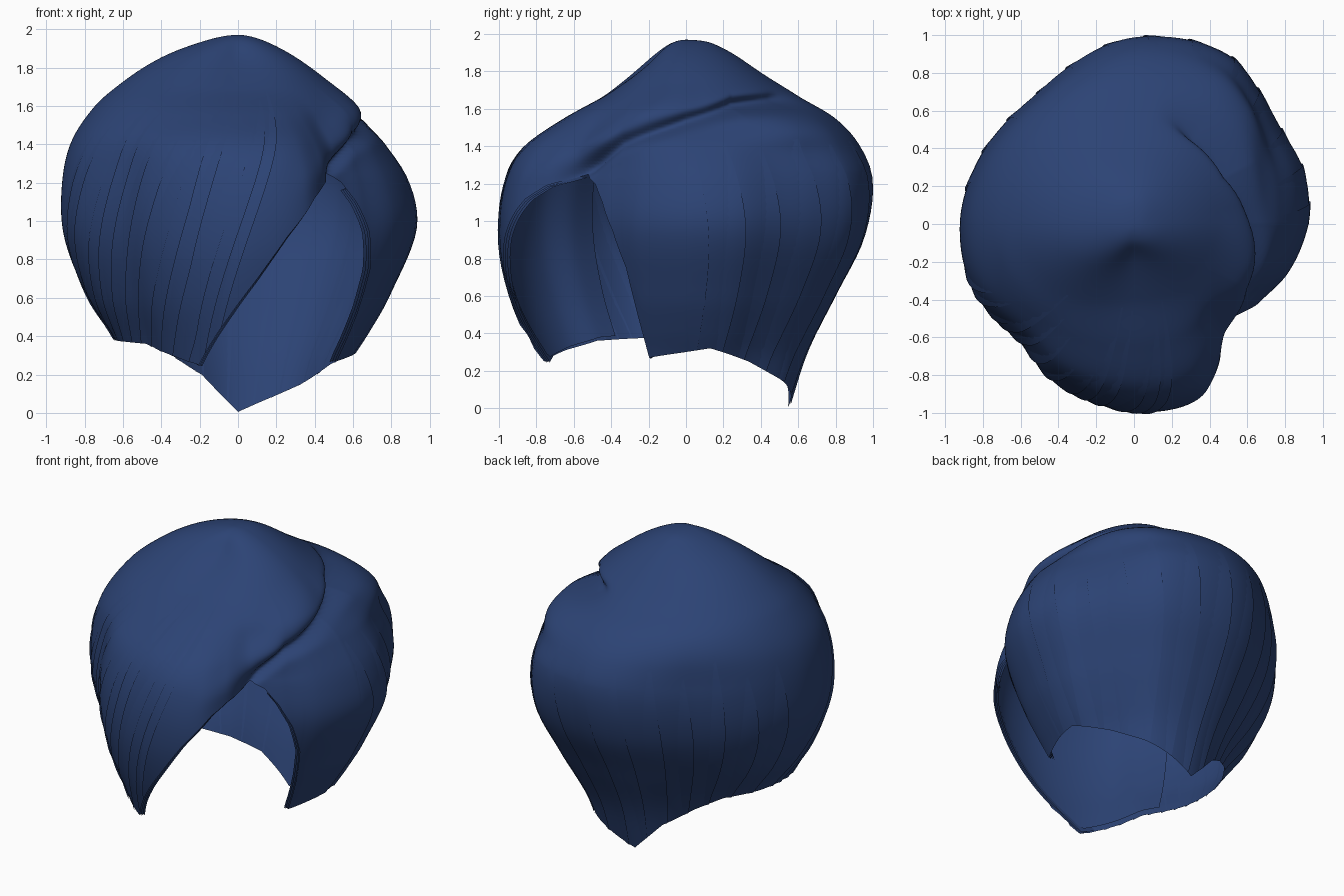
import bpy, bmesh, math, random

if "Cube" in bpy.data.objects:
    bpy.data.objects.remove(bpy.data.objects["Cube"])
random.seed(4)
TOP = 1.97

# widest outline seen from above: azimuth (deg) -> radius
OUTLINE = [(0, .92), (17, .94), (33, .93), (46, .97), (60, 1.03), (84, 1.0), (96, .97), (113, .9),
           (130, .86), (164, .9), (180, .92), (202, .92), (226, .87), (241, .93), (258, .97),
           (276, 1.0), (291, .985), (300, .9), (311, .76), (328, .78), (342, .85), (360, .92)]
# hem height by azimuth, including the face opening
HEM = [(0, .3), (12, .32), (35, .25), (64, .12), (90, .005), (110, .2), (130, .3), (150, .37),
       (180, .385), (210, .37), (225, .36), (240, .31), (255, .25), (267, .5), (276, .7),
       (285, .92), (295, 1.12), (301, 1.19), (311, 1.25), (318, 1.2), (324, 1.1), (330, .95),
       (335, .75), (339, .27), (360, .3)]
# parting crease height by azimuth
CREASE = [(-75, 1.08), (-49, 1.27), (-30, 1.42), (0, 1.54), (27, 1.62), (62, 1.65), (80, 1.66)]
# side profiles: height -> fraction of the widest radius
RIGHT = [(1.97, 0), (1.955, .1), (1.9, .24), (1.75, .48), (1.6, .66), (1.5, .73), (1.4, .83),
         (1.2, .96), (.95, 1), (.6, .845), (.4, .72), (.27, .63), (0, .52)]
BACK = [(1.97, 0), (1.96, .11), (1.92, .21), (1.8, .4), (1.67, .61), (1.55, .81), (1.4, .94),
        (1.2, 1), (.9, .95), (.6, .8), (.3, .65), (0, .55)]
LEFT = [(1.97, 0), (1.96, .1), (1.93, .22), (1.85, .44), (1.72, .66), (1.6, .81), (1.4, .95),
        (1.15, 1), (.9, .98), (.6, .85), (.38, .7), (0, .5)]
FRONT = [(1.97, 0), (1.95, .08), (1.84, .2), (1.69, .41), (1.55, .66), (1.4, .87), (1.2, .97),
         (.9, 1), (.6, .95), (.25, .83), (0, .75)]


def lerp(tab, x):
    for (x0, y0), (x1, y1) in zip(tab, tab[1:]):
        if x <= x1:
            return y0 + (y1 - y0) * max(0, (x - x0) / (x1 - x0))
    return tab[-1][1]


def smooth(t):
    t = min(1, max(0, t))
    return t * t * (3 - 2 * t)


def bell(x, centre, width):
    return math.exp(-((x - centre) / width) ** 2)


def curve(tab, x):
    """Smooth interpolation through the table (finite-difference Hermite)."""
    n = len(tab)
    i = next((k for k in range(n - 1) if x <= tab[k + 1][0]), n - 2)

    def slope(k):
        a, b = tab[max(k - 1, 0)], tab[min(k + 1, n - 1)]
        return (b[1] - a[1]) / (b[0] - a[0])
    (x0, y0), (x1, y1) = tab[i], tab[i + 1]
    h = x1 - x0
    t = min(1, max(0, (x - x0) / h))
    return ((2*t**3 - 3*t*t + 1) * y0 + (t**3 - 2*t*t + t) * h * slope(i)
            + (3*t*t - 2*t**3) * y1 + (t**3 - t*t) * h * slope(i + 1))


PROFILES = [[(math.sqrt(TOP - z), r) for z, r in p] for p in (RIGHT, BACK, LEFT, FRONT)]


def hem(a):
    return lerp(HEM, a % 360)


def point(a, z, off=0.0):
    """Point of the hair surface at azimuth a and height z."""
    a %= 360
    q, t = int(a // 90), smooth((a % 90) / 90)
    u = math.sqrt(max(0, TOP - z))
    f = curve(PROFILES[q], u) * (1 - t) + curve(PROFILES[(q + 1) % 4], u) * t
    # the hollow beside the parting fades out towards the round crown
    wide = curve(OUTLINE, a)
    crown = .95 - .03 * math.cos(math.radians(2 * a))
    k = smooth((z - 1.25) / .45)
    r = (wide * (1 - k) + crown * k) * f
    # hair tucked in at the back left nape, shoulder below the whorl
    r -= .05 * bell(a, 150, 25) * smooth((.75 - z) / .45)
    r += .08 * bell(a, 45, 22) * bell(z, 1.5, .1)
    # overhanging swell and crease along the parting
    s = a - 360 if a > 180 else a
    if -75 < s < 80:
        zc = lerp(CREASE, s)
        swell = smooth((s + 75) / 30) * smooth((10 - s) / 35)
        dent = smooth((s + 58) / 14) * smooth((80 - s) / 25) * (.06 + .06 * bell(s, 35, 25))
        r += swell * .05 * bell(z, zc + .1, .1)
        r -= dent * bell(z, zc - .005, .04)
    r = max(r + off, 0)
    return (r * math.cos(math.radians(a)), r * math.sin(math.radians(a)), z)


navy = bpy.data.materials.new("navy hair")
navy.diffuse_color = (.025, .056, .176, 1)
navy.use_nodes = True
navy.node_tree.nodes["Principled BSDF"].inputs["Base Color"].default_value = navy.diffuse_color


def grid(name, rows, closed=False):
    """Skin a list of equally long point rows."""
    bm = bmesh.new()
    vs = [[bm.verts.new(p) for p in row] for row in rows]
    n = len(rows[0])
    for r0, r1 in zip(vs, vs[1:]):
        for j in range(n if closed else n - 1):
            k = (j + 1) % n
            bm.faces.new((r0[j], r1[j], r1[k], r0[k]))
    bmesh.ops.remove_doubles(bm, verts=bm.verts, dist=1e-5)
    me = bpy.data.meshes.new(name)
    bm.to_mesh(me)
    bm.free()
    me.materials.append(navy)
    ob = bpy.data.objects.new(name, me)
    bpy.context.collection.objects.link(ob)
    for p in me.polygons:
        p.use_smooth = True


# main shell: level rings down to the top of the opening, then on to the hem
MID = 1.255
shell = [[point(a, TOP - (TOP - MID) * (i / 60) ** 1.5) for a in range(360)] for i in range(61)]
shell += [[point(a, MID - (MID - hem(a)) * i / 24) for a in range(360)] for i in range(1, 25)]
grid("hair_shell", shell, closed=True)


# overlapping locks lying on the shell, swept along the flow of the hair
def lock(name, a0, a1, ztop, width, off):
    rows = []
    for i in range(25):
        t = i / 24
        a = a0 + (a1 - a0) * t
        w = width * math.sin(math.pi * (.04 + .8 * t))
        row = []
        for k in (-1, -.5, 0, .5, 1):      # one edge lifts, the other sinks into the shell
            b = a + w * k
            z = ztop + (hem(b) - ztop) * t
            row.append(point(b, z, off * (k + .6) * min(1, 4 * t)))
        rows.append(row)
    grid(name, rows)


for i in range(13):        # fringe side, swept away from the parting
    a = 182 + i * 7
    lock(f"swept_lock_{i}", a + 24, a - 3, random.uniform(1.4, 1.72), random.uniform(3, 5), .006)
for i in range(13):        # back and short side, hanging straight
    a = 2 + i * 13.5
    lock(f"hanging_lock_{i}", a, a + 1, random.uniform(1.3, 1.5), random.uniform(4, 6), .005)

# inner layer behind the fringe, seen through the opening
grid("fringe_lining", [[point(a, 1.3 - (1.3 - hem(a) - .02) * i / 16, -.035)
                        for a in range(216, 308, 2)] for i in range(17)])

# layered rims tucked under both edges of the face opening
for k in range(3):
    for name, lo, hi, da in (("fringe_rim", 255, 309, -1), ("side_rim", 320, 339, 1)):
        outer, inner = [], []
        for i in range(41):
            a = lo + (hi - lo) * i / 40
            z = hem(a)
            outer.append(point(a + da * (5 + k), z + .03, -.004))
            inner.append(point(a - da * .3 * k, z - .006, -.01 - .012 * k))
        grid(f"{name}_{k}", [outer, inner])
